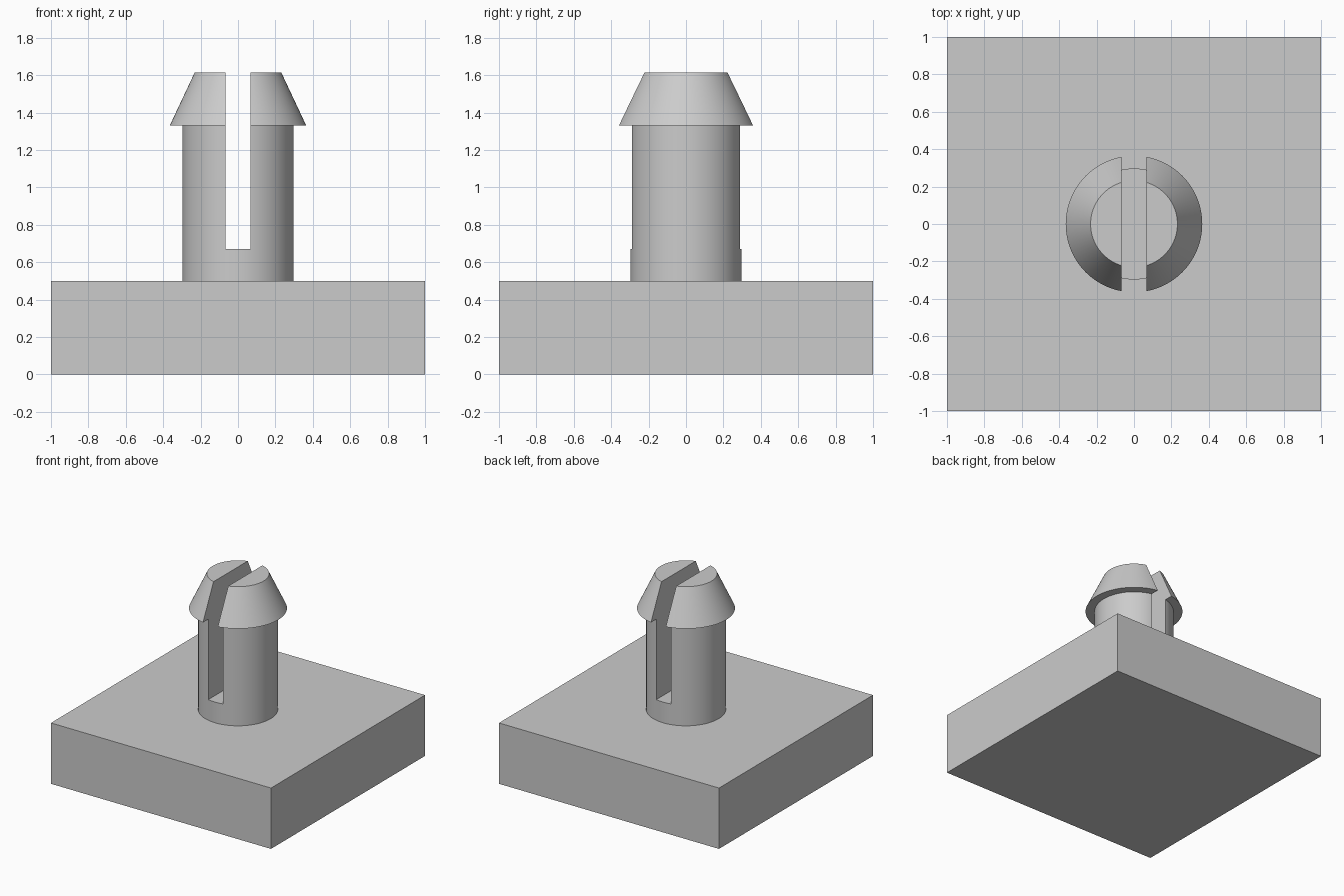
import bpy
import bmesh
import math
from mathutils import Matrix

cube = bpy.data.objects.get("Cube")
if cube:
    bpy.data.objects.remove(cube, do_unlink=True)

BASE_TOP = 0.5
SLOT_FLOOR = 0.67
SLOT_WIDTH = 0.134
SEGMENTS = 96

grey = bpy.data.materials.new("light grey")
grey.use_nodes = True
colour = (0.6, 0.6, 0.6, 1)
grey.diffuse_color = colour
grey.node_tree.nodes["Principled BSDF"].inputs["Base Color"].default_value = colour


def add_object(name, bm):
    mesh = bpy.data.meshes.new(name)
    bmesh.ops.recalc_face_normals(bm, faces=bm.faces)
    bm.to_mesh(mesh)
    bm.free()
    mesh.materials.append(grey)
    obj = bpy.data.objects.new(name, mesh)
    bpy.context.collection.objects.link(obj)
    return obj


def box(name, size, centre):
    bm = bmesh.new()
    bmesh.ops.create_cube(bm, size=1, matrix=Matrix.Translation(centre) @ Matrix.Diagonal((*size, 1)))
    return add_object(name, bm)


def lathe(name, profile):
    """Closed solid of revolution from (radius, height) pairs."""
    bm = bmesh.new()
    rings = []
    for radius, z in profile:
        angles = [math.tau * i / SEGMENTS for i in range(SEGMENTS)]
        rings.append([bm.verts.new((radius * math.cos(a), radius * math.sin(a), z)) for a in angles])
    for low, high in zip(rings, rings[1:]):
        for i in range(SEGMENTS):
            j = (i + 1) % SEGMENTS
            bm.faces.new((low[i], low[j], high[j], high[i]))
    bm.faces.new(rings[0])
    bm.faces.new(rings[-1])
    return add_object(name, bm)


# Square base block
box("base_block", (2, 2, BASE_TOP), (0, 0, BASE_TOP / 2))

# Round post with an overhanging tapered head
pin = lathe("snap_pin", [(0.297, BASE_TOP), (0.297, 1.33), (0.365, 1.33), (0.232, 1.613)])

# Slot splitting the pin into two prongs
cutter = box("slot_cutter", (SLOT_WIDTH, 1, 1.2), (0, 0, SLOT_FLOOR + 0.6))
cutter.hide_render = True
slot = pin.modifiers.new("slot", 'BOOLEAN')
slot.operation = 'DIFFERENCE'
slot.solver = 'EXACT'
slot.object = cutter

bpy.ops.object.select_all(action='DESELECT')
pin.select_set(True)
bpy.context.view_layer.objects.active = pin
bpy.ops.object.modifier_apply(modifier=slot.name)
bpy.data.objects.remove(cutter, do_unlink=True)
bpy.ops.object.shade_smooth_by_angle(angle=math.radians(25))
